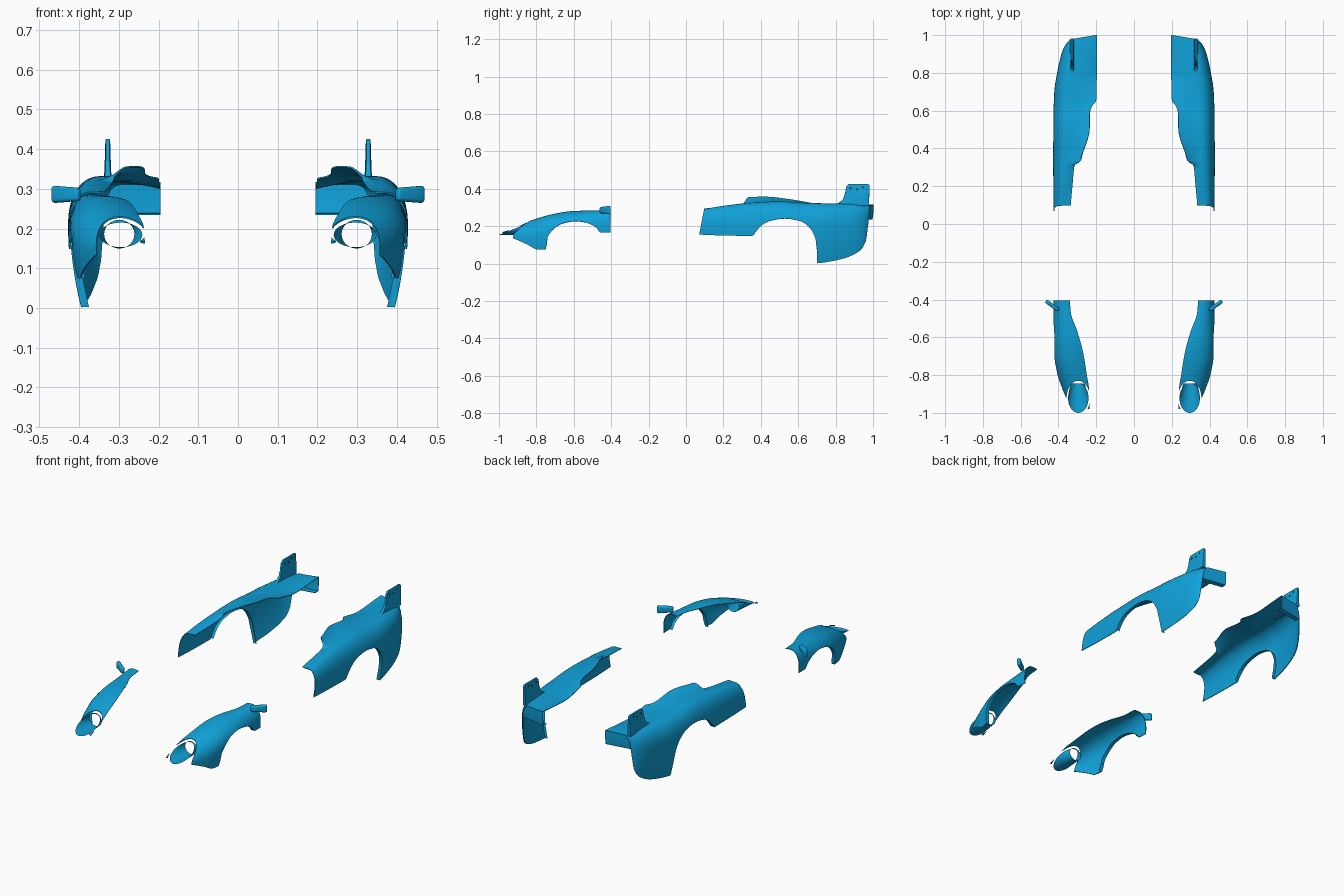
import bpy, bmesh, math
from mathutils import Matrix

if "Cube" in bpy.data.objects:
    bpy.data.objects.remove(bpy.data.objects["Cube"])

blue = bpy.data.materials.new("blue_paint")
blue.diffuse_color = (0.005, 0.36, 0.70, 1)
blue.use_nodes = True
blue.node_tree.nodes["Principled BSDF"].inputs["Base Color"].default_value = blue.diffuse_color
dark = bpy.data.materials.new("dark_metal")
dark.diffuse_color = (0.01, 0.03, 0.05, 1)
dark.use_nodes = True
dark.node_tree.nodes["Principled BSDF"].inputs["Base Color"].default_value = dark.diffuse_color


def curve(*pts):
    """Smooth monotone interpolation through (y, value) points."""
    xs, vs = [p[0] for p in pts], [p[1] for p in pts]
    d = [(vs[i + 1] - vs[i]) / (xs[i + 1] - xs[i]) for i in range(len(xs) - 1)]
    m = [d[0]] + [2 * a * b / (a + b) if a * b > 0 else 0 for a, b in zip(d, d[1:])] + [d[-1]]

    def f(x):
        x = min(max(x, xs[0]), xs[-1])
        i = max(k for k in range(len(d)) if xs[k] <= x)
        h = xs[i + 1] - xs[i]
        t = (x - xs[i]) / h
        return ((2*t**3 - 3*t*t + 1) * vs[i] + (t**3 - 2*t*t + t) * h * m[i]
                + (3*t*t - 2*t**3) * vs[i + 1] + (t**3 - t*t) * h * m[i + 1])
    f.keys = xs
    return f


def finish(name, bm, mat=blue, solid=0, cutter=None, bevel=0):
    me = bpy.data.meshes.new(name)
    bm.to_mesh(me)
    bm.free()
    ob = bpy.data.objects.new(name, me)
    bpy.context.collection.objects.link(ob)
    me.materials.append(mat)
    if solid:
        s = ob.modifiers.new("thickness", 'SOLIDIFY')
        s.thickness, s.offset = solid, 0
    if bevel:
        b = ob.modifiers.new("bevel", 'BEVEL')
        b.width, b.segments = bevel, 4
    if cutter:
        c = ob.modifiers.new("cut", 'BOOLEAN')
        c.object, c.operation, c.solver = cutter, 'DIFFERENCE', 'EXACT'
    ob.modifiers.new("mirror", 'MIRROR').use_mirror_merge = False
    return ob


def grid(name, rows, closed=False, **kw):
    bm = bmesh.new()
    vs = [[bm.verts.new(p) for p in r] for r in rows]
    n = len(rows[0])
    for a, b in zip(vs, vs[1:]):
        for j in range(n if closed else n - 1):
            k = (j + 1) % n
            bm.faces.new((a[j], a[k], b[k], b[j]))
    bmesh.ops.recalc_face_normals(bm, faces=bm.faces)
    return finish(name, bm, **kw)


def body_rows(c, y0, y1, warp=lambda x, y, z: (x, y, z), p=2.2, n=16, tuck=1.2):
    """Cross-sections: outer wall from the lower edge, over the shoulder, to the inner edge."""
    ys = sorted({round(y0 + (y1 - y0) * i / 90, 4) for i in range(91)} | set(c['zb'].keys))
    rows = []
    for y in ys:
        xo, xt, xi, zb, zm, zt, zi = (c[k](y) for k in ('xo', 'xt', 'xi', 'zb', 'zm', 'zt', 'zi'))
        row = []
        for i in range(n + 1):
            z = zb + (zt - zb) * math.sin(math.pi / 2 * i / n)
            if z < zm:
                x = xo - tuck * (zm - z) ** 2
            else:
                q = min(1, (z - zm) / (zt - zm))
                x = xt + (xo - xt) * (1 - q ** p) ** (1 / p)
            row.append(warp(x, y, z))
        for i in range(1, 11):
            s = i / 10
            row.append(warp(xt + (xi - xt) * s, y, zt + (zi - zt) * s * s))
        rows.append(row)
    return rows


def arch_lip(name, rows, a, b):
    edge = [r[0] for r in rows if a <= r[0][1] <= b]
    grid(name, [[(x, y, z), (x - 0.018, y, z)] for x, y, z in edge])


# Headlight opening cutter
bm = bmesh.new()
bmesh.ops.create_cone(bm, cap_ends=True, segments=64, radius1=1, radius2=1, depth=1,
                      matrix=Matrix.Translation((0.295, -0.922, 0.2)) @ Matrix.Diagonal((0.062, 0.092, 0.4, 1)))
cutter = finish("headlight_cutter", bm)
cutter.modifiers.clear()
cutter.hide_render = True

# Front fenders
front = dict(
    xo=curve((-.98, .325), (-.92, .357), (-.87, .378), (-.8, .402), (-.7, .42), (-.6, .426), (-.405, .424)),
    xt=curve((-.98, .28), (-.8, .305), (-.6, .33), (-.405, .37)),
    xi=curve((-.98, .235), (-.88, .238), (-.8, .25), (-.68, .27), (-.57, .30), (-.47, .335), (-.405, .34)),
    zb=curve((-.98, .15), (-.92, .133), (-.85, .103), (-.79, .075), (-.75, .076), (-.745, .1), (-.74, .14),
             (-.72, .172), (-.7, .192), (-.65, .217), (-.59, .226), (-.53, .218), (-.48, .192), (-.458, .167),
             (-.405, .165)),
    zm=curve((-.98, .14), (-.85, .14), (-.7, .18), (-.405, .2)),
    zt=curve((-.98, .172), (-.9, .204), (-.85, .222), (-.7, .265), (-.6, .279), (-.405, .284)),
    zi=curve((-.98, .163), (-.9, .196), (-.8, .23), (-.6, .273), (-.405, .28)))
rows = body_rows(front, -.98, -.405)
grid("front_fender", rows, solid=0.004, cutter=cutter)
arch_lip("front_arch_lip", rows, -.75, -.455)

# Headlight buckets: sloped oval rim lofted to a round hole at the back
rings = []
for k in range(9):
    t = k / 8
    e = t ** 0.8
    ring = []
    for i in range(48):
        a = 2 * math.pi * i / 48
        c, s = math.cos(a), math.sin(a)
        rim = (0.295 + 0.054 * c, -0.922 + 0.078 * s, 0.184 + 0.031 * s)
        hole = (0.299 + 0.038 * c, -0.845, 0.186 + 0.036 * s)
        ring.append([r + (h - r) * e for r, h in zip(rim, hole)])
    rings.append(ring)
grid("headlight_bucket", rings, closed=True)

# Wing mirrors
bm = bmesh.new()
bmesh.ops.create_cube(bm, size=1)
for v in bm.verts:
    if v.co.x < 0:
        v.co.z *= 0.75
bmesh.ops.transform(bm, verts=bm.verts, matrix=Matrix.Translation((0.433, -0.432, 0.286))
                    @ Matrix.Rotation(math.radians(36), 4, 'Z') @ Matrix.Diagonal((0.085, 0.020, 0.044, 1)))
finish("wing_mirror", bm, bevel=0.009)


# Rear quarter panels: slanted front edge, tail swept back towards the middle
def rear_warp(x, y, z):
    if y < .35:
        y += (z - .155) * .2 * (.35 - y) / .28
    if y > .88:
        y += .025 * min(1, max(0, (.345 - x) / .15)) * (y - .88) / .095
    return x, y, z


rear = dict(
    xo=curve((.07, .425), (.5, .426), (.7, .42), (.8, .405), (.9, .382), (.95, .36), (.975, .338)),
    xt=curve((.07, .375), (.35, .355), (.6, .34), (.9, .325), (.975, .30)),
    xi=curve((.07, .335), (.2, .325), (.305, .315), (.33, .285), (.38, .27), (.45, .245), (.5, .235),
             (.58, .234), (.62, .225), (.655, .2), (.975, .195)),
    zb=curve((.07, .155), (.2, .15), (.355, .148), (.37, .165), (.4, .2), (.45, .228), (.53, .24), (.6, .23),
             (.65, .203), (.69, .14), (.699, .08), (.702, .002), (.75, .008), (.85, .03), (.93, .07),
             (.96, .12), (.975, .235)),
    zm=curve((.07, .2), (.6, .21), (.975, .22)),
    zt=curve((.07, .29), (.2, .309), (.31, .32), (.5, .33), (.65, .322), (.85, .318), (.975, .311)),
    zi=curve((.07, .292), (.3, .316), (.328, .354), (.42, .356), (.55, .343), (.65, .326), (.8, .302), (.975, .315)))
rows = body_rows(rear, .07, .975, rear_warp, tuck=0.6)
grid("rear_quarter_panel", rows, solid=0.004)
arch_lip("rear_arch_lip", rows, .36, .702)

# Tail lip: rear face hanging from the back edge, with a return underneath
tail = []
for x, y, z in rows[-1]:
    if z > .24:
        tail.append([(x, y, z), (x, y, z * .4 + .142), (x, y - .004, .238), (x, y - .03, .236)])
grid("tail_lip", tail, solid=0.003)

# Tail fins
profile = [(.785, .312), (.82, .326), (.84, .345), (.85, .375), (.857, .412), (.87, .425), (.975, .425),
           (.982, .418), (.978, .308)]
bm = bmesh.new()


def fin_side(s):
    return [bm.verts.new((.328 + s * (.0055 + .09 * max(0, .36 - z)), y, z)) for y, z in profile]


a, b = fin_side(-1), fin_side(1)
bm.faces.new(a)
bm.faces.new(b[::-1])
for i in range(len(a)):
    j = (i + 1) % len(a)
    bm.faces.new((a[j], a[i], b[i], b[j]))
bmesh.ops.recalc_face_normals(bm, faces=bm.faces)
finish("tail_fin", bm, bevel=0.002)

# Fin bolts
bm = bmesh.new()
for y, z in ((.88, .403), (.915, .397), (.945, .408)):
    bmesh.ops.create_cone(bm, cap_ends=True, segments=12, radius1=.006, radius2=.006, depth=.013,
                          matrix=Matrix.Translation((.328, y, z)) @ Matrix.Rotation(math.pi / 2, 4, 'Y'))
finish("fin_bolts", bm, mat=dark)

# Apply modifiers, shade, drop the cutter
bpy.context.view_layer.update()
for ob in bpy.context.collection.objects:
    ob.select_set(ob != cutter)
bpy.context.view_layer.objects.active = bpy.data.objects["front_fender"]
bpy.ops.object.convert(target='MESH')
bpy.ops.object.shade_smooth_by_angle(angle=math.radians(40))
bpy.data.objects.remove(cutter)
